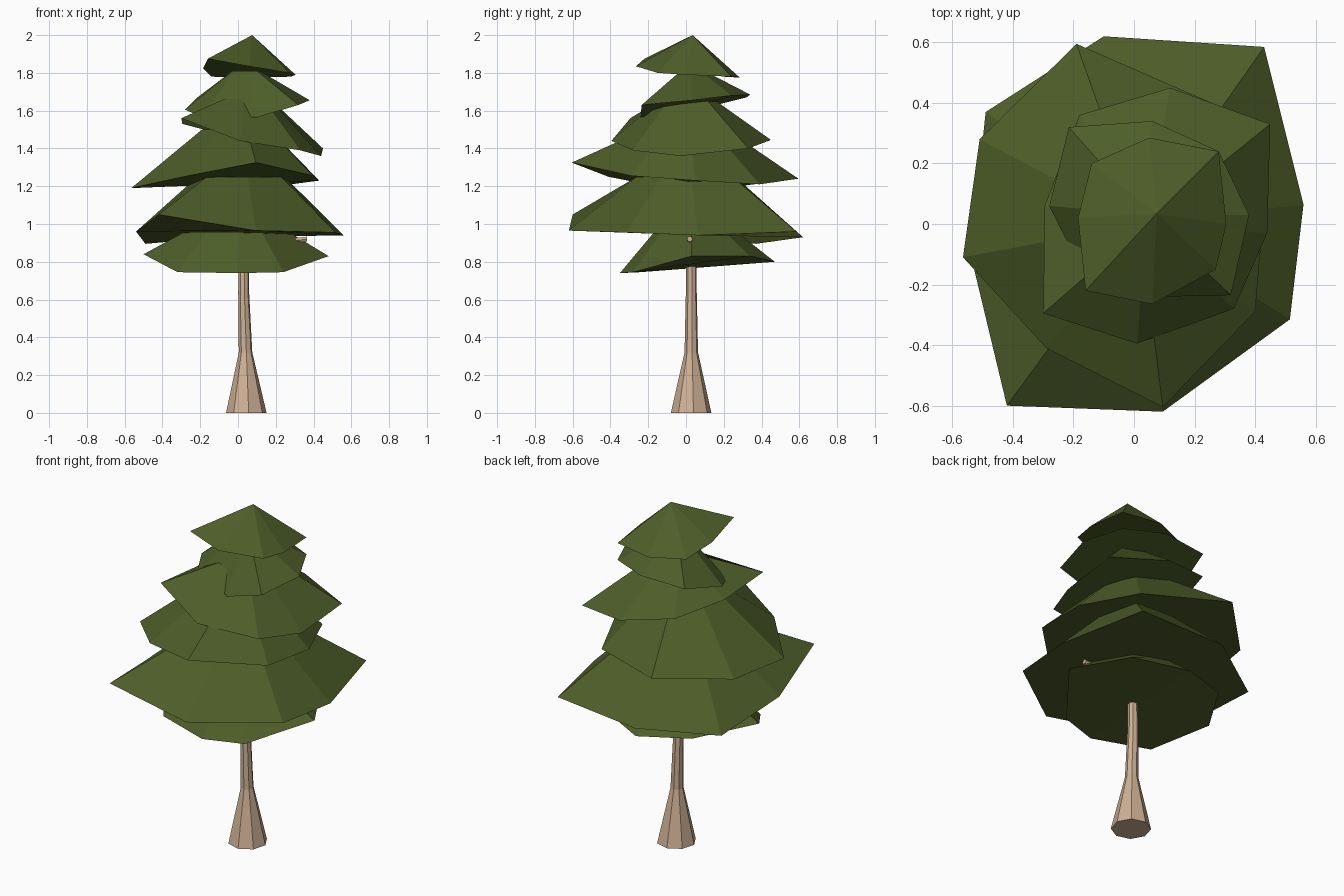
import bpy, bmesh
from math import cos, sin, tau
from mathutils import Vector


def material(name, rgb):
    m = bpy.data.materials.new(name)
    m.diffuse_color = (*rgb, 1)
    return m


GREEN = material("foliage", (0.076, 0.112, 0.022))
BARK = material("bark", (0.62, 0.44, 0.30))


def loft(name, rings, mat, fold=None):
    """Closed flat-shaded skin over rings with equal point counts; a one-point last ring is an apex.
    fold = (i, j) creases the bottom between two rim points."""
    bm = bmesh.new()
    loops = [[bm.verts.new(p) for p in r] for r in rings]
    for a, b in zip(loops, loops[1:]):
        for i in range(len(a)):
            j = (i + 1) % len(a)
            bm.faces.new((a[i], a[j], b[0]) if len(b) == 1 else (a[i], a[j], b[j], b[i]))
    base = loops[0]
    if fold:
        i, j = fold
        bm.faces.new(base[i:j + 1][::-1])
        bm.faces.new((base[j:] + base[:i + 1])[::-1])
    else:
        bm.faces.new(base[::-1])
    if len(loops[-1]) > 1:
        bm.faces.new(loops[-1])
    bmesh.ops.recalc_face_normals(bm, faces=bm.faces)
    me = bpy.data.meshes.new(name)
    bm.to_mesh(me)
    bm.free()
    me.materials.append(mat)
    ob = bpy.data.objects.new(name, me)
    bpy.context.collection.objects.link(ob)


def tier(name, centre, shrink, rim, fold=None):
    """Skirt of foliage from an uneven rim up to a smaller ring (or a tip if shrink is 0)."""
    c = Vector(centre)
    if shrink:
        top = [(c.x + (x - c.x) * shrink, c.y + (y - c.y) * shrink, c.z) for x, y, z in rim]
    else:
        top = [c]
    loft(name, [rim, top], GREEN, fold)


# Foliage tiers, bottom to top
tier("foliage_tier_1", (0.0, 0.03, 0.99), 0.45, [
    (-0.50, 0.03, 0.84), (-0.32, -0.24, 0.745), (0.01, -0.35, 0.74), (0.24, -0.28, 0.745),
    (0.48, 0.03, 0.83), (0.30, 0.34, 0.83), (0.0, 0.47, 0.80), (-0.29, 0.36, 0.82)], (2, 6))
tier("foliage_tier_2", (0.02, 0.0, 1.25), 0.42, [
    (-0.54, -0.10, 0.96), (-0.42, -0.60, 1.05), (0.095, -0.62, 0.965), (0.515, -0.315, 0.955),
    (0.56, 0.065, 0.94), (0.43, 0.585, 0.96), (-0.10, 0.62, 0.93), (-0.49, 0.37, 0.895)])
tier("foliage_tier_3", (0.02, 0.0, 1.50), 0.36, [
    (-0.565, -0.11, 1.19), (-0.29, -0.41, 1.25), (0.095, -0.605, 1.325), (0.40, -0.29, 1.255),
    (0.43, 0.05, 1.23), (0.28, 0.39, 1.21), (-0.19, 0.595, 1.24), (-0.51, 0.28, 1.20)])
tier("foliage_tier_4", (0.04, 0.0, 1.665), 0.31, [
    (-0.30, -0.295, 1.56), (0.01, -0.395, 1.44), (0.33, -0.28, 1.39), (0.44, -0.03, 1.36),
    (0.45, 0.33, 1.40), (0.12, 0.45, 1.445), (-0.18, 0.36, 1.50), (-0.295, 0.06, 1.53)])
tier("foliage_tier_5", (0.04, 0.03, 1.81), 0.22, [
    (-0.20, -0.10, 1.57), (0.10, -0.24, 1.565), (0.32, -0.235, 1.63), (0.38, 0.03, 1.655),
    (0.28, 0.24, 1.68), (0.06, 0.34, 1.685), (-0.215, 0.32, 1.67), (-0.28, 0.06, 1.605)])
tier("foliage_top", (0.075, 0.035, 2.0), 0, [
    (-0.16, -0.22, 1.875), (0.06, -0.265, 1.835), (0.27, -0.15, 1.80), (0.305, 0.0, 1.79),
    (0.28, 0.24, 1.78), (0.05, 0.285, 1.775), (-0.14, 0.20, 1.78), (-0.185, 0.02, 1.825)])

# Flared trunk, leaning slightly, running up inside the foliage
trunk = [(0.044, 0.027, 0.0, 0.108), (0.040, 0.028, 0.32, 0.036), (0.030, 0.028, 0.64, 0.029),
         (0.032, 0.027, 0.85, 0.027), (0.040, 0.025, 1.70, 0.010)]
loft("trunk", [[(x + r * cos(tau * (i + 0.15) / 8), y + r * sin(tau * (i + 0.15) / 8), z)
                for i in range(8)] for x, y, z, r in trunk], BARK)

# Small branch stub poking out of the lowest tier
loft("branch_stub", [[(x, 0.02 + r * cos(tau * i / 6), z + r * sin(tau * i / 6)) for i in range(6)]
                     for x, z, r in ((0.04, 0.88, 0.02), (0.365, 0.92, 0.015))], BARK)
